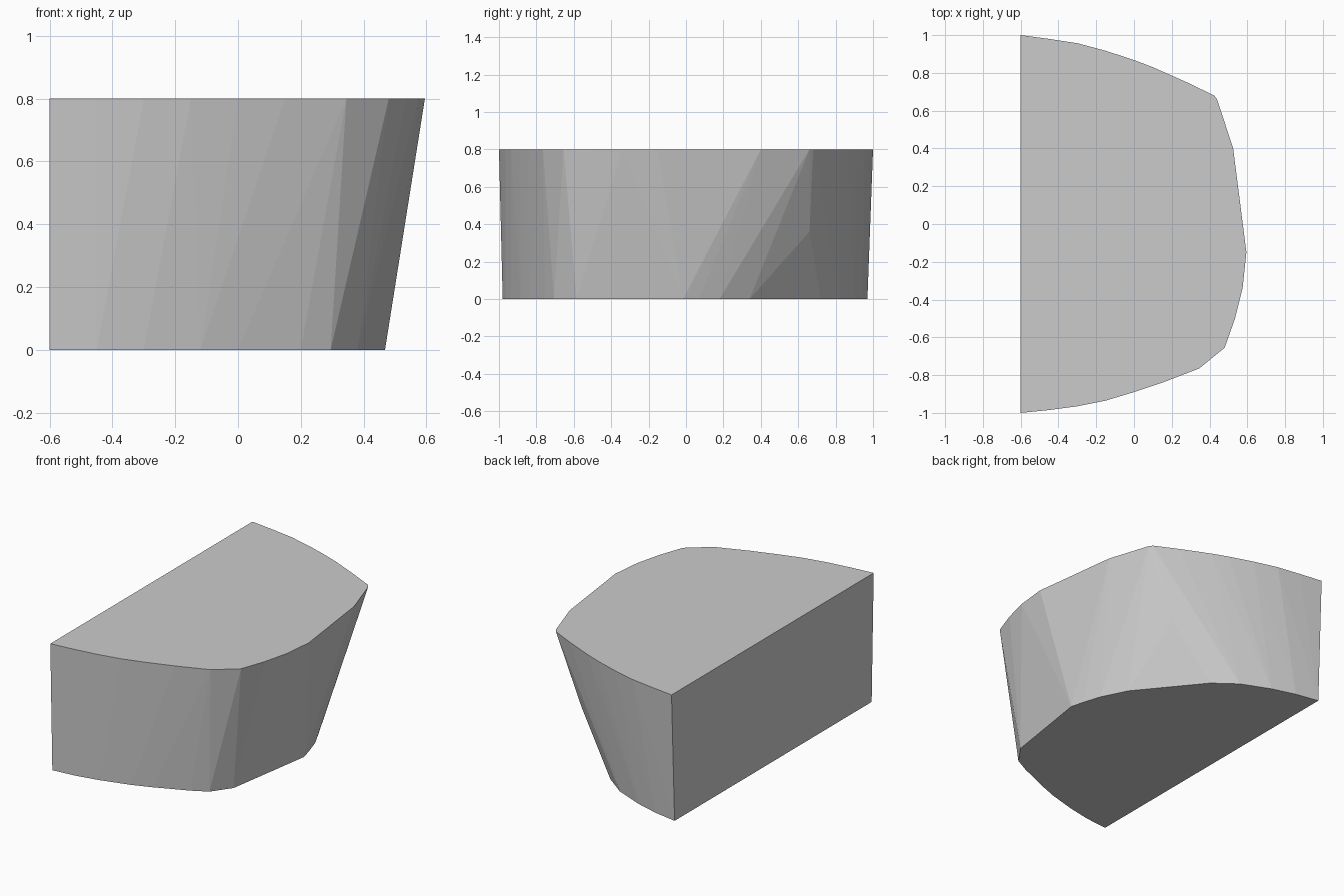
import bpy, bmesh

if "Cube" in bpy.data.objects:
    bpy.data.objects.remove(bpy.data.objects["Cube"])

# Outlines of the D-shaped block, running from the front flat corner round to the back
TOP = [(-.6, -1), (-.45, -.985), (-.3, -.965), (-.15, -.935), (0, -.89), (.15, -.84),
       (.345, -.765), (.48, -.655), (.535, -.5), (.575, -.34), (.595, -.15), (.525, .4),
       (.44, .66), (.425, .68), (.28, .75), (.2, .785), (.1, .83), (0, .868),
       (-.15, .917), (-.3, .957), (-.45, .98), (-.6, 1)]
BOTTOM = [(-.6, -.98), (-.45, -.965), (-.3, -.935), (-.12, -.885), (0, -.84), (.2, -.755),
          (.295, -.705), (.38, -.585), (.468, -.015), (.445, .07), (.41, .18), (.33, .34),
          (.02, .72), (-.12, .825), (-.3, .9), (-.45, .943), (-.6, .97)]
HEIGHT = 0.8

grey = bpy.data.materials.new("plain grey")
grey.diffuse_color = (0.6, 0.6, 0.6, 1)
grey.use_nodes = True
grey.node_tree.nodes["Principled BSDF"].inputs["Base Color"].default_value = grey.diffuse_color

# Block: both outlines plus the bulge on the back right corner, wrapped in a convex skin
bm = bmesh.new()
for outline, z in ((TOP, HEIGHT), (BOTTOM, 0)):
    for x, y in outline:
        bm.verts.new((x, y, z))
bm.verts.new((.26, .66, .36))
hull = bmesh.ops.convex_hull(bm, input=bm.verts[:])
loose = [v for v in bm.verts if not v.link_faces]
bmesh.ops.delete(bm, geom=loose, context='VERTS')

# Merge the flat top, bottom and rear wall into single faces
bmesh.ops.dissolve_limit(bm, angle_limit=0.002, verts=bm.verts[:], edges=bm.edges[:])
bmesh.ops.recalc_face_normals(bm, faces=bm.faces[:])

mesh = bpy.data.meshes.new("tapered_block")
bm.to_mesh(mesh)
bm.free()
mesh.materials.append(grey)
block = bpy.data.objects.new("tapered_block", mesh)
bpy.context.collection.objects.link(block)
